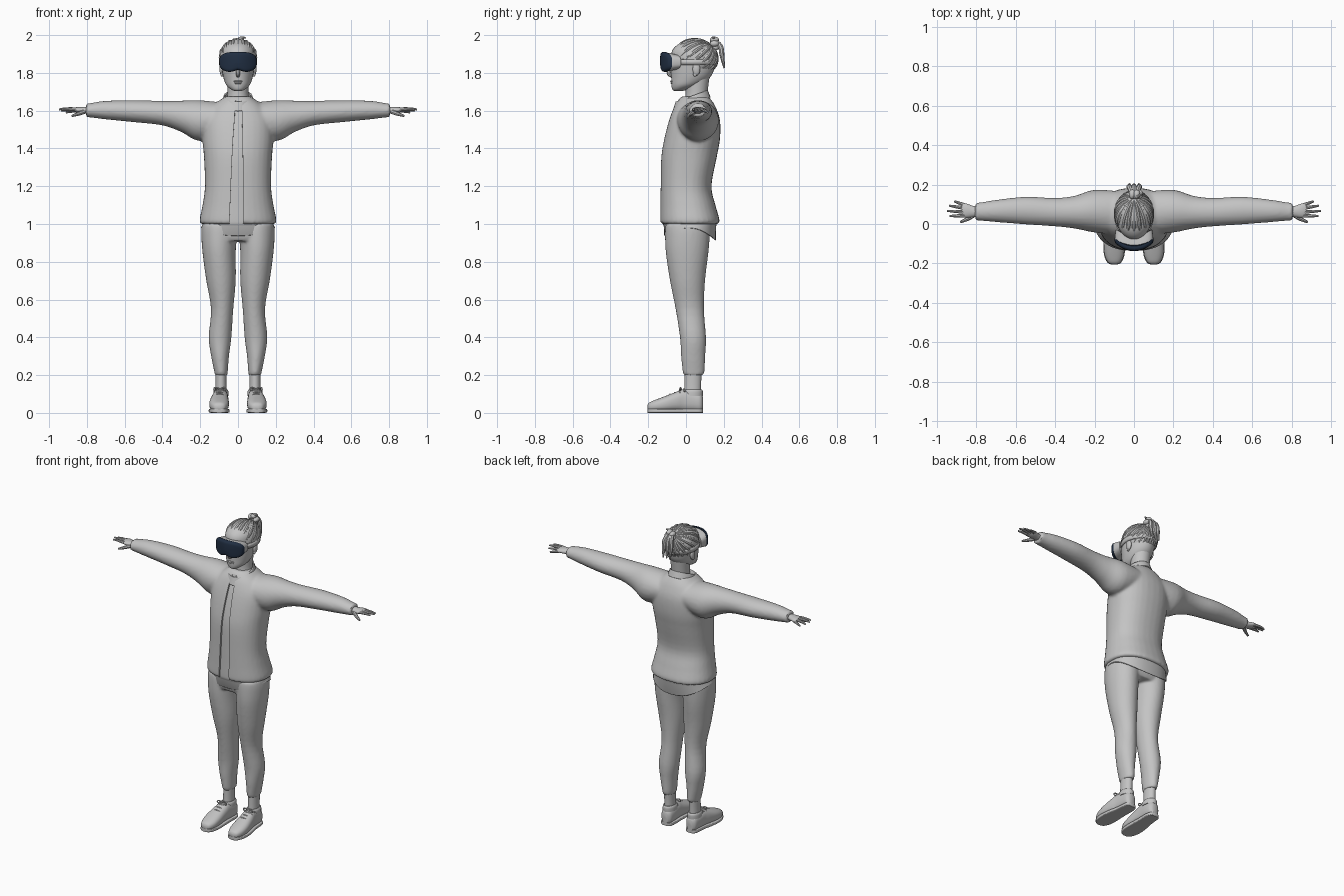
import bpy, bmesh, math
from mathutils import Vector

if "Cube" in bpy.data.objects:
    bpy.data.objects.remove(bpy.data.objects["Cube"])


def material(name, rgb):
    m = bpy.data.materials.new(name)
    m.use_nodes = True
    m.diffuse_color = (*rgb, 1)
    m.node_tree.nodes["Principled BSDF"].inputs["Base Color"].default_value = (*rgb, 1)
    return m


GREY = material("clay grey", (0.55, 0.55, 0.55))
NAVY = material("visor navy", (0.015, 0.028, 0.055))


def finish(name, bm, mat=GREY):
    bmesh.ops.recalc_face_normals(bm, faces=bm.faces)
    me = bpy.data.meshes.new(name)
    bm.to_mesh(me)
    bm.free()
    me.materials.append(mat)
    ob = bpy.data.objects.new(name, me)
    bpy.context.collection.objects.link(ob)
    return ob


def smooth_rings(rings, steps):
    out = []
    for i in range(len(rings) - 1):
        p0, p1, p2, p3 = (rings[max(0, min(len(rings) - 1, i + k))] for k in (-1, 0, 1, 2))
        for s in range(steps):
            t = s / steps
            out.append([b + t * (c - a) / 2 + t * t * (a - 2.5 * b + 2 * c - d / 2)
                        + t ** 3 * (1.5 * (b - c) + (d - a) / 2)
                        for a, b, c, d in zip(p0, p1, p2, p3)])
    return out + [list(rings[-1])]


def loft(name, axis, rings, mat=GREY, side=1, n=32, p=2, caps=True, steps=4, warp=None):
    """Rings are (position on axis, centre a, centre b, radius a, radius b)."""
    bm, loops = bmesh.new(), []
    for t, a, b, ra, rb in smooth_rings(rings, steps):
        loop = []
        for k in range(n):
            w = 2 * math.pi * k / n
            c, s = math.cos(w), math.sin(w)
            u = a + ra * math.copysign(abs(c) ** (2 / p), c)
            v = b + rb * math.copysign(abs(s) ** (2 / p), s)
            co = Vector({"x": (t, u, v), "y": (u, t, v), "z": (u, v, t)}[axis])
            if warp:
                co = warp(co)
            loop.append(bm.verts.new((co.x * side, co.y, co.z)))
        loops.append(loop)
    for l0, l1 in zip(loops, loops[1:]):
        for k in range(n):
            bm.faces.new((l0[k], l0[(k + 1) % n], l1[(k + 1) % n], l1[k]))
    if caps:
        bm.faces.new(loops[0])
        bm.faces.new(loops[-1])
    return finish(name, bm, mat)


def bake(ob):
    dg = bpy.context.evaluated_depsgraph_get()
    me = bpy.data.meshes.new_from_object(ob.evaluated_get(dg))
    ob.modifiers.clear()
    ob.data = me
    me.materials.clear()
    me.materials.append(GREY)


def fuse(name, parts, voxel=0.009):
    bm = bmesh.new()
    for o in parts:
        bm.from_mesh(o.data)
        bpy.data.objects.remove(o)
    ob = finish(name, bm)
    ob.modifiers.new("remesh", "REMESH").voxel_size = voxel
    ob.modifiers.new("relax", "SMOOTH").iterations = 5
    bake(ob)
    return ob


def tube(name, pts, radii, side=1):
    cu = bpy.data.curves.new(name, "CURVE")
    cu.dimensions, cu.bevel_depth, cu.bevel_resolution = "3D", 1, 2
    cu.use_fill_caps, cu.resolution_u = True, 4
    sp = cu.splines.new("NURBS")
    sp.points.add(len(pts) - 1)
    for q, co, r in zip(sp.points, pts, radii):
        q.co, q.radius = (co[0] * side, co[1], co[2], 1), r
    sp.use_endpoint_u, sp.order_u = True, 3
    ob = bpy.data.objects.new(name, cu)
    bpy.context.collection.objects.link(ob)
    me = bpy.data.meshes.new_from_object(ob.evaluated_get(bpy.context.evaluated_depsgraph_get()))
    bpy.data.objects.remove(ob)
    me.materials.clear()
    me.materials.append(GREY)
    ob = bpy.data.objects.new(name, me)
    bpy.context.collection.objects.link(ob)
    return ob


def ball(name, loc, size, side=1):
    bm = bmesh.new()
    bmesh.ops.create_uvsphere(bm, u_segments=24, v_segments=16, radius=1)
    for v in bm.verts:
        v.co = Vector(((v.co.x * size[0] + loc[0]) * side, v.co.y * size[1] + loc[1], v.co.z * size[2] + loc[2]))
    return finish(name, bm)


SIDES = (("left", 1), ("right", -1))

# Jacket: torso and sleeves fused, then opened down the front
torso = [(1.0, 0, .02, .2, .155), (1.025, 0, .02, .203, .157), (1.1, 0, .01, .188, .146),
         (1.2, 0, 0, .175, .135), (1.35, 0, .015, .18, .147), (1.45, 0, .032, .188, .148),
         (1.55, 0, .045, .185, .135), (1.62, 0, .047, .14, .11), (1.66, 0, .047, .09, .085),
         (1.675, 0, .047, .07, .07)]
sleeve = [(.06, .055, 1.56, .11, .08), (.2, .065, 1.547, .108, .108), (.3, .06, 1.57, .083, .083),
          (.4, .06, 1.587, .072, .065), (.55, .068, 1.597, .07, .058), (.7, .066, 1.603, .056, .049),
          (.78, .063, 1.602, .046, .038), (.805, .063, 1.602, .045, .036)]
jacket = fuse("jacket", [loft("torso", "z", torso, p=2.3)]
              + [loft("sleeve", "x", sleeve, side=s) for _, s in SIDES])
cutter = loft("opening_cutter", "z", [(.95, -.01, -.2, .038, .11), (1.4, -.002, -.2, .027, .12),
                                      (1.58, .002, -.2, .02, .15), (1.72, .002, -.2, .02, .17)], p=8)
cutter.hide_render = True
cut = jacket.modifiers.new("opening", "BOOLEAN")
cut.operation, cut.object = "DIFFERENCE", cutter
bake(jacket)
bpy.data.objects.remove(cutter)


# Shirt with a curved hem, longest at the back
def hem(co):
    if co.z < .985:
        depth = (co.y - .02) / .14
        co.z -= depth * depth * (.07 if depth > 0 else .048)
    return co


shirt_rings = [(.98, 0, .022, .196, .135)] + [(z, a, b, ra - .012, rb - .012) for z, a, b, ra, rb in torso]
shirt = loft("shirt", "z", shirt_rings, p=2.3, caps=False, warp=hem)
shirt.modifiers.new("cloth", "SOLIDIFY").thickness = 0.005


# Collar standing around the neck, lower at the front
def collar_tilt(co):
    co.z += .36 * (co.y - .03)
    return co


collar = loft("collar", "z", [(1.635, 0, .03, .088, .1), (1.655, 0, .03, .083, .093), (1.678, 0, .03, .076, .085)],
              caps=False, warp=collar_tilt)
collar.modifiers.new("cloth", "SOLIDIFY").thickness = 0.008

# Trousers
leg = [(.2, .09, .04, .034, .052), (.22, .09, .04, .036, .058), (.3, .095, .038, .047, .064),
       (.4, .095, .037, .06, .069), (.55, .084, .02, .059, .075), (.7, .09, .008, .078, .093),
       (.85, .1, .006, .088, .113), (.95, .1, .008, .094, .119), (1.0, .1, .01, .09, .118)]
fuse("trousers", [loft("leg", "z", leg, side=s) for _, s in SIDES]
     + [loft("hips", "z", [(.91, 0, .006, .18, .105), (.95, 0, .008, .194, .119), (1.03, 0, .01, .18, .115)], p=2.4)],
    .008)

# Feet and hands
shoe = [(-.205, .1, .028, .012, .01), (-.195, .1, .032, .032, .022), (-.16, .1, .038, .048, .032),
        (-.11, .1, .047, .052, .042), (-.05, .097, .06, .047, .052), (-.01, .093, .066, .042, .06),
        (.04, .09, .06, .04, .054), (.075, .09, .055, .035, .05), (.09, .09, .05, .02, .035)]
sole = [(y, x, .011, r + .003, .011) for y, x, z, r, h in shoe]
fingers = {"index": ((.86, .042, 1.606), (.9, .042, 1.61), (.935, .04, 1.607)),
           "middle": ((.865, .062, 1.608), (.91, .064, 1.612), (.947, .067, 1.607)),
           "ring": ((.863, .081, 1.605), (.9, .087, 1.607), (.936, .093, 1.6)),
           "little": ((.855, .095, 1.6), (.885, .106, 1.598), (.91, .115, 1.59))}
for label, s in SIDES:
    loft(label + "_ankle", "z", [(.08, .09, .035, .032, .045), (.15, .09, .036, .03, .044),
                                 (.22, .09, .038, .03, .045)], side=s)
    loft(label + "_shoe", "y", shoe, side=s, p=2.4)
    loft(label + "_sole", "y", sole, side=s, p=6)
    loft(label + "_shoe_collar", "z", [(.09, .09, .035, .04, .054), (.115, .09, .035, .039, .054),
                                       (.125, .09, .035, .033, .048)], side=s)
    for i in range(4):
        y, z = -.09 + .024 * i, .1 + .009 * i
        tube(label + "_lace", [(.068, y + .012, z - .014), (.097, y, z + .01), (.126, y + .012, z - .014)],
             [.005] * 3, s)
    for k in (-1, 1):
        tube(label + "_bow", [(.095, -.025, .125), (.095 + k * .03, -.03, .14), (.095 + k * .035, -.035, .115),
                              (.095, -.025, .122)], [.004] * 4, s)
    loft(label + "_palm", "x", [(.77, .063, 1.602, .026, .02), (.81, .063, 1.602, .027, .018),
                                (.85, .068, 1.604, .036, .015), (.872, .07, 1.606, .03, .009)], side=s, n=20)
    for f, pts in fingers.items():
        tube(label + "_" + f + "_finger", pts, (.0095, .0085, .005), s)
    tube(label + "_thumb", [(.815, .045, 1.595), (.845, .022, 1.583), (.88, .01, 1.572)], (.013, .011, .006), s)
    # Ears
    ball(label + "_ear", (.086, .055, 1.82), (.012, .02, .034), s)
    ball(label + "_ear_lobe", (.085, .048, 1.793), (.008, .01, .013), s)

# Neck, head and face
loft("neck", "z", [(1.6, 0, .05, .068, .065), (1.66, 0, .053, .058, .058), (1.7, 0, .056, .055, .058),
                   (1.78, 0, .06, .06, .065)])
loft("head", "z", [(1.703, 0, -.04, .015, .02), (1.712, 0, -.032, .036, .04), (1.735, 0, -.002, .062, .075),
                   (1.77, 0, .022, .076, .1), (1.81, 0, .033, .084, .113), (1.87, 0, .038, .09, .118),
                   (1.92, 0, .04, .086, .112), (1.955, 0, .045, .06, .08), (1.97, 0, .05, .02, .03)])
tube("nose", [(0, -.075, 1.84), (0, -.088, 1.81), (0, -.093, 1.792), (0, -.07, 1.782)], (.008, .01, .013, .008))
ball("upper_lip", (0, -.075, 1.755), (.024, .009, .005))
ball("lower_lip", (0, -.073, 1.746), (.02, .009, .006))
ball("chin", (0, -.055, 1.722), (.025, .02, .016))

# Hair cap trimmed along a sloping hairline, with swept strands, knot and tail
centre, size = Vector((0, .048, 1.877)), Vector((.098, .119, .103))
cap = ball("hair_cap", centre, size)
bm = bmesh.new()
bm.from_mesh(cap.data)
bmesh.ops.bisect_plane(bm, geom=bm.verts[:] + bm.edges[:] + bm.faces[:], plane_co=(0, -.08, 1.915),
                       plane_no=(0, .61, 1), clear_inner=True)
bm.to_mesh(cap.data)
bm.free()
knot = Vector((0, .72, .7)).normalized()
for i in range(22):
    a = 2 * math.pi * (i + .5) / 22
    start = Vector((math.cos(a), math.sin(a), -.32 - .66 * math.sin(a))).normalized()
    path = [start.slerp(knot, t) for t in (0, .2, .4, .6, .8, .95)]
    tube("hair_strand", [centre + d * size * .97 for d in path], (.004, .011, .011, .01, .009, .007))
for i in range(5):
    a = 2 * math.pi * i / 5
    ball("hair_knot", (.008 + .02 * math.cos(a), .15, 1.955 + .022 * math.sin(a)), (.017, .024, .016))
tube("hair_tuft", [(0, .14, 1.97), (.02, .14, 1.992), (.04, .15, 1.985)], (.012, .009, .004))
for x in (-.022, 0, .024):
    tube("hair_tail", [(x / 2, .155, 1.965), (x, .185, 1.95), (x * 1.2, .19, 1.89), (x, .203, 1.825)],
         (.012, .014, .014, .004))


# Goggles: curved frame, dark lens and strap
def wrap(co):
    if co.z < 1.85:
        co.z += .014 * math.exp(-(co.x / .025) ** 2)
    co.y += 4 * co.x * co.x
    return co


loft("goggle_frame", "y", [(-.06, 0, 1.857, .092, .042), (-.1, 0, 1.857, .097, .05), (-.118, 0, 1.857, .098, .052)],
     p=3, n=48, warp=wrap)
loft("goggle_lens", "y", [(-.112, 0, 1.857, .099, .054), (-.125, 0, 1.857, .098, .053), (-.134, 0, 1.857, .09, .045),
                          (-.137, 0, 1.857, .05, .025), (-.138, 0, 1.857, .01, .005)],
     NAVY, p=3, n=48, warp=wrap)
strap = loft("goggle_strap", "z", [(1.842, 0, .045, .1, .122), (1.872, 0, .045, .101, .123)], caps=False, n=48, steps=1)
strap.modifiers.new("band", "SOLIDIFY").thickness = 0.008

# Smooth shading with sharp edges kept
for ob in bpy.context.collection.objects:
    if ob.type == "MESH":
        ob.select_set(True)
        bpy.context.view_layer.objects.active = ob
bpy.ops.object.shade_smooth_by_angle(angle=math.radians(40))
